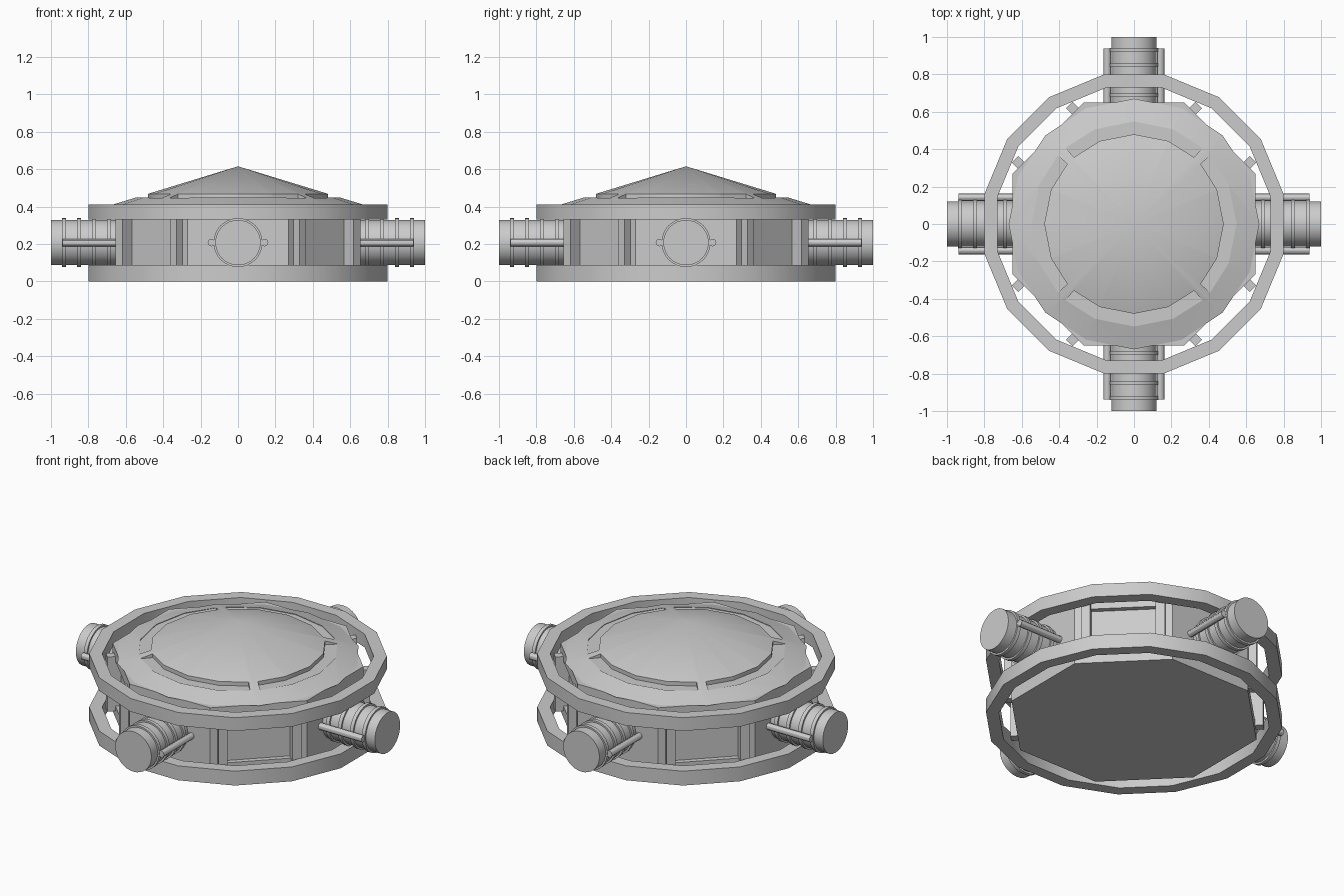
import bpy, bmesh
from math import sin, cos, pi, radians
from mathutils import Matrix, Vector

if "Cube" in bpy.data.objects:
    bpy.data.objects.remove(bpy.data.objects["Cube"])


def finish(bm, name, smooth=True):
    bmesh.ops.recalc_face_normals(bm, faces=bm.faces)
    me = bpy.data.meshes.new(name)
    bm.to_mesh(me)
    bm.free()
    ob = bpy.data.objects.new(name, me)
    bpy.context.collection.objects.link(ob)
    if smooth:
        smooth_edges(ob)
    return ob


def smooth_edges(ob):
    bpy.ops.object.select_all(action='DESELECT')
    ob.select_set(True)
    bpy.context.view_layer.objects.active = ob
    bpy.ops.object.shade_smooth_by_angle(angle=radians(30))


def cut(ob, cutter):
    mod = ob.modifiers.new("cut", 'BOOLEAN')
    mod.operation = 'DIFFERENCE'
    mod.solver = 'EXACT'
    mod.object = cutter
    bpy.context.view_layer.objects.active = ob
    bpy.ops.object.modifier_apply(modifier=mod.name)
    bpy.data.objects.remove(cutter)


def add_box(bm, lo, hi, rot):
    lo, hi = Vector(lo), Vector(hi)
    m = rot @ Matrix.Translation((lo + hi) / 2) @ Matrix.Diagonal((*(hi - lo), 1))
    bmesh.ops.create_cube(bm, size=1, matrix=m)


def add_rod(bm, r, x0, x1, y, z, rot, seg=32):
    m = rot @ Matrix.Translation(((x0 + x1) / 2, y, z)) @ Matrix.Rotation(pi / 2, 4, 'Y')
    bmesh.ops.create_cone(bm, cap_ends=True, segments=seg, radius1=r, radius2=r,
                          depth=x1 - x0, matrix=m)


def add_band(bm, angles, r0, r1, z0, z1, closed):
    # rectangular section swept round the vertical axis
    rows = [[bm.verts.new((r * cos(a), r * sin(a), z))
             for r, z in ((r0, z0), (r1, z0), (r1, z1), (r0, z1))] for a in angles]
    for i in range(len(rows) if closed else len(rows) - 1):
        a, b = rows[i], rows[(i + 1) % len(rows)]
        for k in range(4):
            bm.faces.new((a[k], a[(k + 1) % 4], b[(k + 1) % 4], b[k]))
    if not closed:
        bm.faces.new(rows[0])
        bm.faces.new(rows[-1])


def turn(deg):
    return Matrix.Rotation(radians(deg), 4, 'Z')


QUARTERS = (0, 90, 180, 270)
DIAGONALS = (45, 135, 225, 315)

# Octagonal hub with a recessed panel on each diagonal side
bm = bmesh.new()
R = 0.65 / cos(pi / 8)
bmesh.ops.create_cone(bm, cap_ends=True, segments=8, radius1=R, radius2=R, depth=0.41,
                      matrix=Matrix.Translation((0, 0, 0.205)) @ turn(22.5))
hub = finish(bm, "hub_body", False)
bm = bmesh.new()
for d in DIAGONALS:
    add_box(bm, (0.62, -0.18, 0.07), (0.8, 0.18, 0.34), turn(d))
cut(hub, finish(bm, "panel_cutter", False))
smooth_edges(hub)

# Posts either side of each panel
bm = bmesh.new()
for d in DIAGONALS:
    for s in (-1, 1):
        y = s * 0.205
        add_box(bm, (0.64, y - 0.025, 0.04), (0.695, y + 0.025, 0.37), turn(d))
finish(bm, "panel_posts", False)

# Sixteen-sided hoops
k = cos(pi / 16)
hoop_angles = [(i + 0.5) * pi / 8 for i in range(16)]
for name, z0, z1 in (("lower_hoop", 0, 0.087), ("upper_hoop", 0.33, 0.41)):
    bm = bmesh.new()
    add_band(bm, hoop_angles, 0.73 / k, 0.8 / k, z0, z1, True)
    finish(bm, name)

# Conical roof with four curved grooves
bm = bmesh.new()
bmesh.ops.create_cone(bm, cap_ends=True, segments=16, radius1=0.67, radius2=0, depth=0.205,
                      matrix=Matrix.Translation((0, 0, 0.41 + 0.1025)))
bmesh.ops.remove_doubles(bm, verts=bm.verts, dist=1e-5)
roof = finish(bm, "roof", False)
bm = bmesh.new()
for d in QUARTERS:
    # the end points lie on the chords of the sixteen-sided outline
    add_band(bm, [radians(d + a) for a in (-42, -22.5, 0, 22.5, 42)],
             0.48, 0.548, 0.444, 0.6, False)
cut(roof, finish(bm, "groove_cutter", False))
smooth_edges(roof)

# Four docking tubes with ribs and side rails
for d, side in zip(QUARTERS, ("right", "back", "left", "front")):
    rot = turn(d)
    bm = bmesh.new()
    add_rod(bm, 0.121, 0.6, 1.0, 0, 0.207, rot)
    finish(bm, side + "_tube")
    bm = bmesh.new()
    for x in (0.69, 0.77, 0.85, 0.93):
        add_rod(bm, 0.131, x - 0.011, x + 0.011, 0, 0.207, rot)
    finish(bm, side + "_tube_ribs")
    bm = bmesh.new()
    for s in (-1, 1):
        add_rod(bm, 0.02, 0.63, 0.938, s * 0.142, 0.207, rot, 12)
    finish(bm, side + "_tube_rails")
